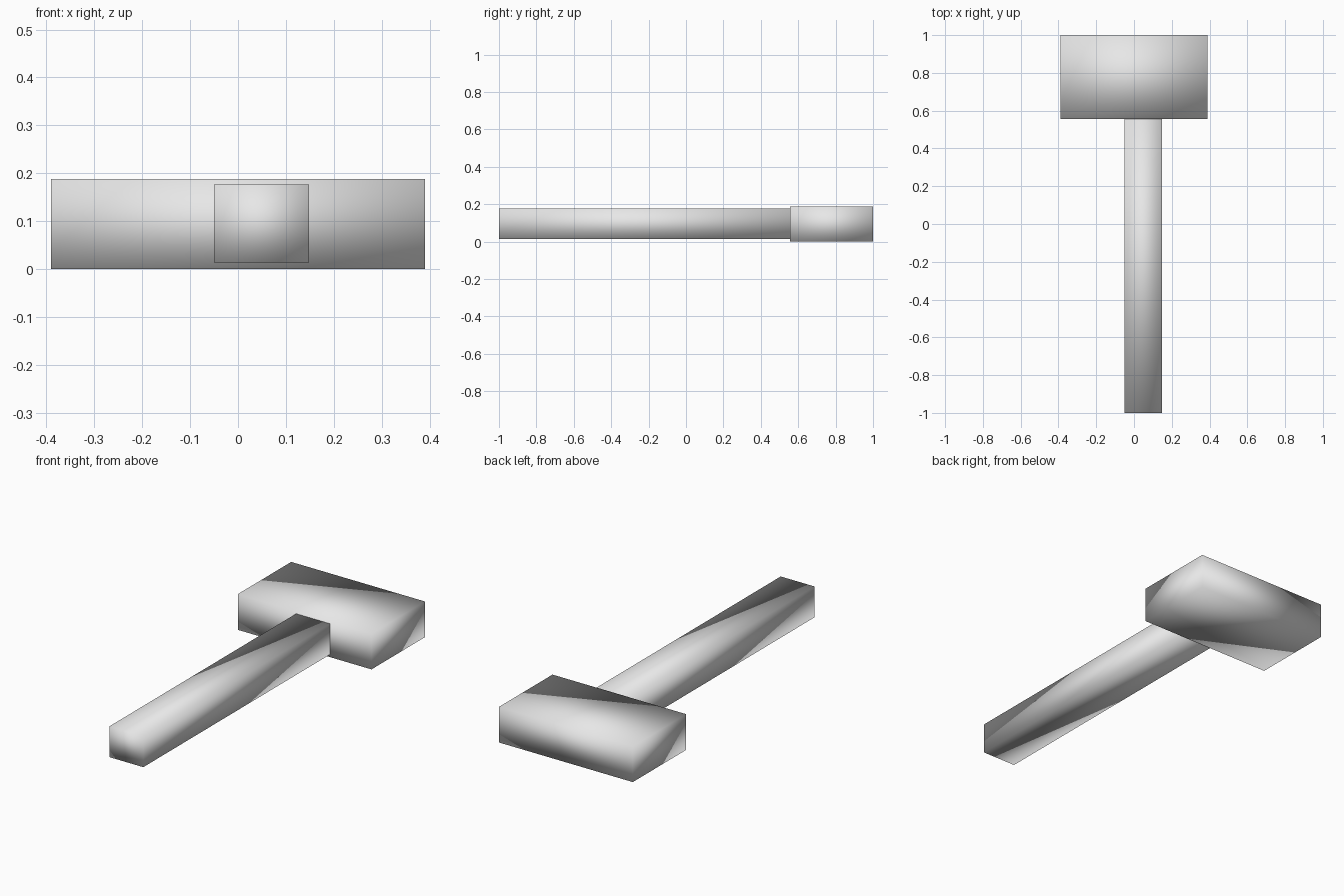
import bpy
from mathutils import Vector

old = bpy.data.objects.get("Cube")
if old:
    bpy.data.objects.remove(old, do_unlink=True)

# One plain grey for the whole model
grey = bpy.data.materials.new("light grey")
grey.use_nodes = True
colour = (0.8, 0.8, 0.8, 1)
grey.diffuse_color = colour
grey.node_tree.nodes["Principled BSDF"].inputs["Base Color"].default_value = colour


def box(name, low, high):
    """Smooth-shaded box between two opposite corners."""
    low, high = Vector(low), Vector(high)
    bpy.ops.mesh.primitive_cube_add(size=1, location=(low + high) / 2)
    obj = bpy.context.object
    obj.name = name
    obj.scale = high - low
    bpy.ops.object.transform_apply(location=False, rotation=False, scale=True)
    bpy.ops.object.shade_smooth()
    obj.data.materials.append(grey)
    return obj


# Wide block at the back
box("head", (-0.39, 0.555, 0), (0.39, 1, 0.188))

# Long bar, slightly off centre, butting against the head
box("handle", (-0.05, -1, 0.014), (0.148, 0.555, 0.176))
